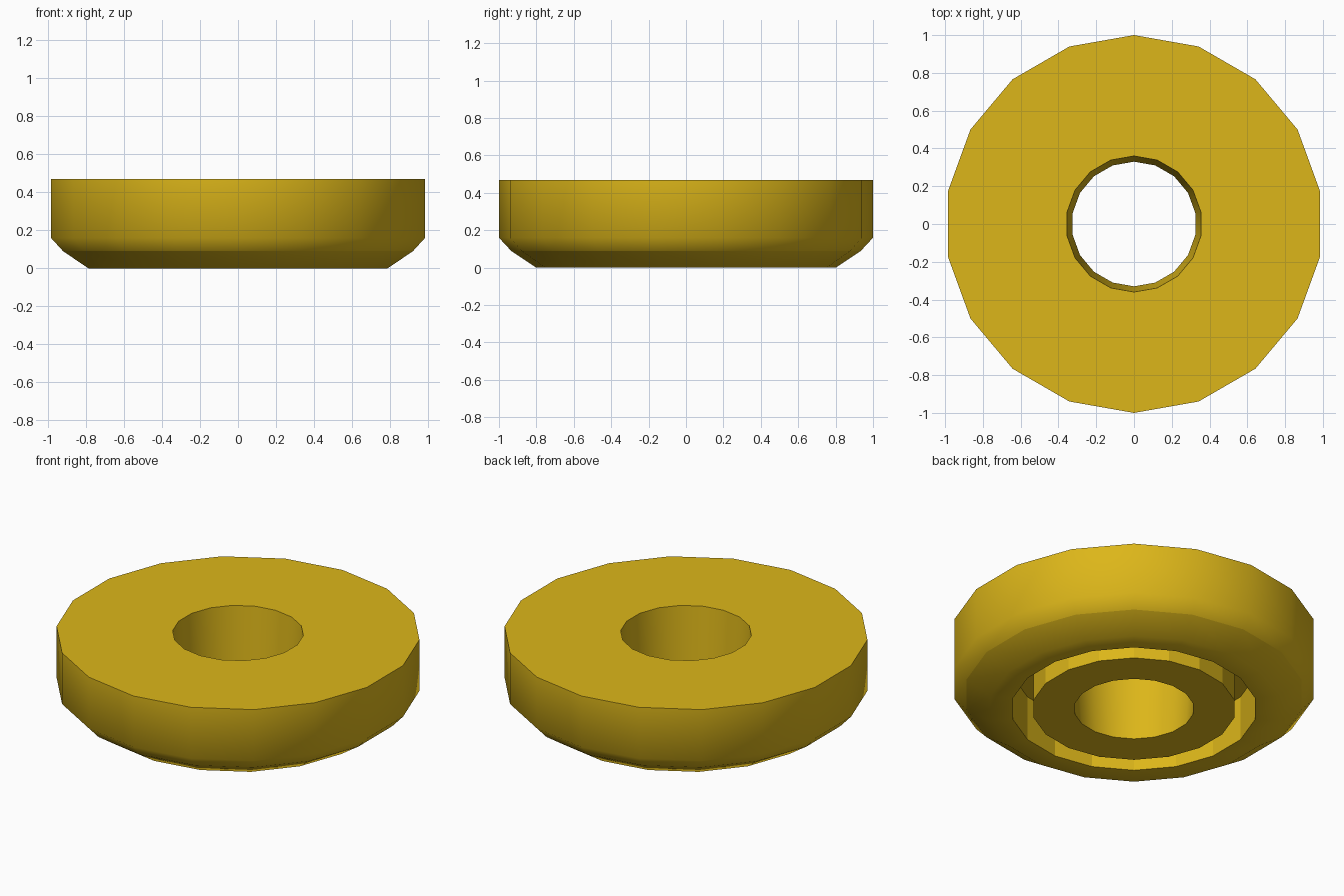
import bpy, bmesh
from math import sin, cos, tau

if "Cube" in bpy.data.objects:
    bpy.data.objects.remove(bpy.data.objects["Cube"])

SIDES = 18
# Closed (radius, z, style) profile; style: face band after this point is smooth?,
# and whether the ring of edges at this point is sharp.
PROFILE = [
    (0.36, 0.47, False, True),    # top face, from the bore outwards
    (1.00, 0.47, True, True),     # outer wall
    (1.00, 0.16, True, False),    # upper bevel
    (0.935, 0.09, True, True),    # lower bevel
    (0.80, 0.00, True, False),    # outer underside rim
    (0.675, 0.00, False, True),   # groove outer wall
    (0.675, 0.27, False, True),   # groove floor
    (0.56, 0.27, False, True),    # groove inner wall
    (0.56, 0.00, False, True),    # hub underside
    (0.33, 0.00, True, True),     # tapered bore
]


def lathe(name, profile, sides):
    bm = bmesh.new()
    rings = []
    for r, z, _, _ in profile:
        angles = [tau / 4 + tau * i / sides for i in range(sides)]
        rings.append([bm.verts.new((r * cos(a), r * sin(a), z)) for a in angles])
    for k, (_, _, smooth, _) in enumerate(profile):
        a, b = rings[k], rings[(k + 1) % len(rings)]
        for i in range(sides):
            j = (i + 1) % sides
            bm.faces.new((a[i], b[i], b[j], a[j])).smooth = smooth
    for ring, (_, _, _, sharp) in zip(rings, profile):
        for i in range(sides):
            bm.edges.get((ring[i], ring[(i + 1) % sides])).smooth = not sharp
    bmesh.ops.recalc_face_normals(bm, faces=bm.faces[:])
    mesh = bpy.data.meshes.new(name)
    bm.to_mesh(mesh)
    bm.free()
    obj = bpy.data.objects.new(name, mesh)
    bpy.context.collection.objects.link(obj)
    return obj


# Grooved disc with a tapered centre hole
disc = lathe("grooved_ring", PROFILE, SIDES)
yellow = bpy.data.materials.new("yellow")
yellow.diffuse_color = (0.72, 0.47, 0.01, 1)
yellow.use_nodes = True
yellow.node_tree.nodes["Principled BSDF"].inputs["Base Color"].default_value = yellow.diffuse_color
disc.data.materials.append(yellow)
